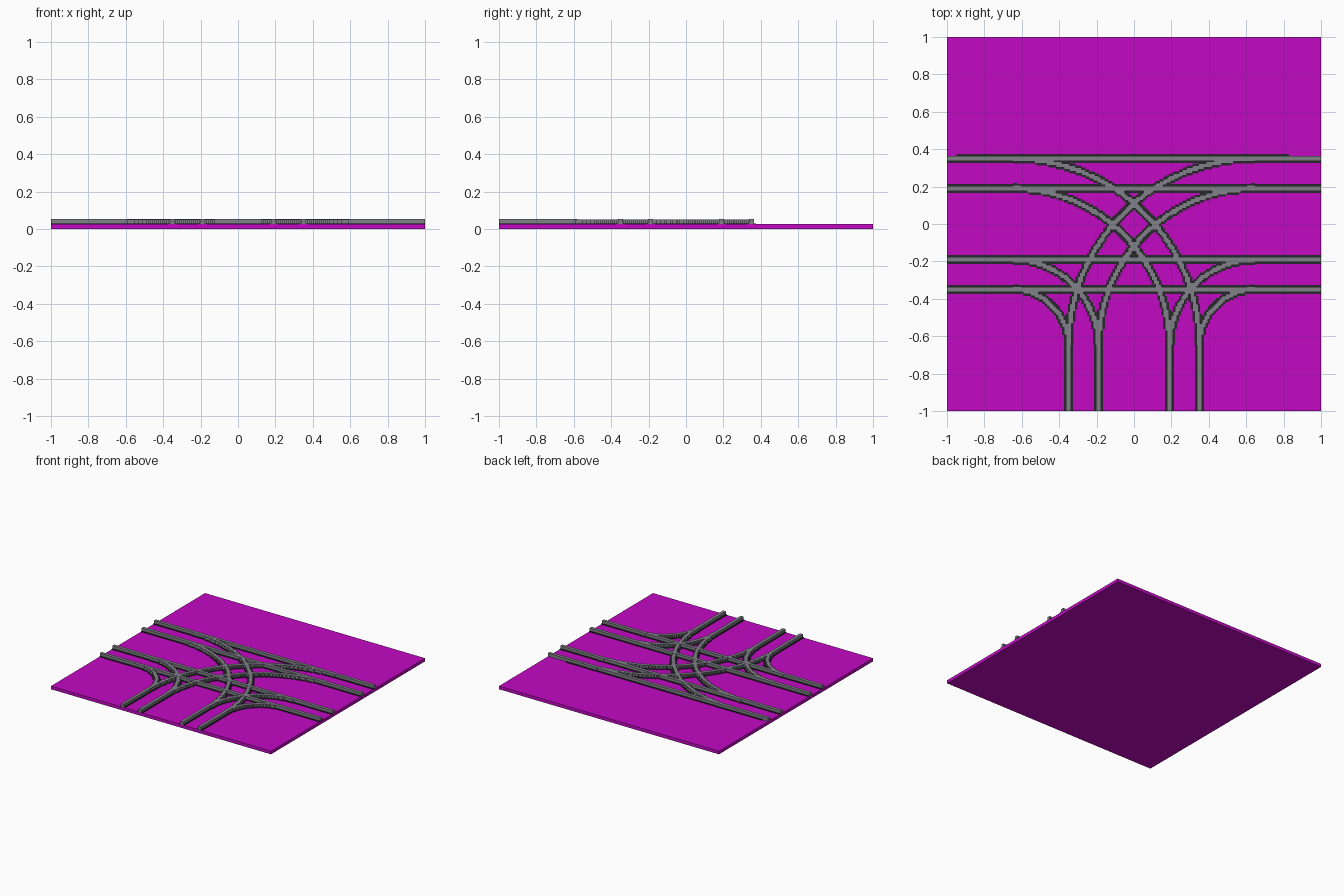
import bpy, bmesh, math

cube = bpy.data.objects.get("Cube")
if cube:
    bpy.data.objects.remove(cube, do_unlink=True)


def material(name, rgb):
    m = bpy.data.materials.new(name)
    m.use_nodes = True
    m.diffuse_color = (*rgb, 1)
    m.node_tree.nodes["Principled BSDF"].inputs["Base Color"].default_value = (*rgb, 1)
    return m


MAGENTA = material("magenta", (0.55, 0.003, 0.55))
GREY = material("rail grey", (0.22, 0.225, 0.25))
DARK = material("dark grey", (0.02, 0.02, 0.023))


def add_box(bm, x0, x1, y0, y1, z0, z1):
    """Add an axis-aligned box to a mesh."""
    verts = bmesh.ops.create_cube(bm, size=1)["verts"]
    for v in verts:
        v.co.x = x0 if v.co.x < 0 else x1
        v.co.y = y0 if v.co.y < 0 else y1
        v.co.z = z0 if v.co.z < 0 else z1


def boxes(name, mat, items):
    """One object made of a list of boxes."""
    bm = bmesh.new()
    for b in items:
        add_box(bm, *b)
    mesh = bpy.data.meshes.new(name)
    bm.to_mesh(mesh)
    bm.free()
    mesh.materials.append(mat)
    ob = bpy.data.objects.new(name, mesh)
    bpy.context.collection.objects.link(ob)
    return ob


PLATE_TOP, BED_TOP, RAIL_TOP = 0.026, 0.031, 0.053
TRACKS = (-0.35, -0.19, 0.19, 0.35)
RAIL_W, BED_W = 0.013, 0.023      # half widths
END_Y = -0.58                     # where the front tracks meet the curves

# Ground plate
boxes("base_plate", MAGENTA, [(-1, 1, -1, 1, 0, PLATE_TOP)])

# Straight tracks: a dark bed under a grey rail
for i, t in enumerate(TRACKS):
    boxes(f"cross_rail_{i + 1}", GREY,
          [(-1, 1, t - RAIL_W, t + RAIL_W, BED_TOP - 0.004, RAIL_TOP)])
    if t == TRACKS[-1]:           # the rear bed stops short along its outer side
        bed = [(-1, 1, t - BED_W, t, 0.02, BED_TOP),
               (-0.95, 0.83, t, t + BED_W, 0.02, BED_TOP)]
    else:
        bed = [(-1, 1, t - BED_W, t + BED_W, 0.02, BED_TOP)]
    boxes(f"cross_bed_{i + 1}", DARK, bed)
    boxes(f"front_rail_{i + 1}", GREY,
          [(t - RAIL_W, t + RAIL_W, -1, END_Y, BED_TOP - 0.004, RAIL_TOP)])
    boxes(f"front_bed_{i + 1}", DARK,
          [(t - BED_W, t + BED_W, -1, END_Y, 0.02, BED_TOP)])

# Curved tracks: concentric quarter arcs about both front corners, in stepped cells
CELL = 1 / 96
CENTRE = 0.65
RADII = (0.30, 0.46, 0.84, 1.00)


def distance(x, y):
    """Distance from a point to the nearest curved track."""
    best = 9.0
    for side in (-1, 1):
        dx, dy = (x - side * CENTRE) * -side, y + CENTRE
        if dx >= 0 and dy >= 0:
            r = math.hypot(dx, dy)
            best = min(best, min(abs(r - k) for k in RADII))
    return best


def stepped(half_width, z0, z1):
    """Boxes for each row of cells lying within half_width of a curve."""
    out = []
    for j in range(-63, 36):
        y, start = (j + 0.5) * CELL, None
        for i in range(-63, 64):
            inside = i < 63 and distance((i + 0.5) * CELL, y) < half_width
            if inside and start is None:
                start = i
            elif not inside and start is not None:
                out.append((start * CELL, i * CELL, j * CELL, (j + 1) * CELL, z0, z1))
                start = None
    return out


boxes("curved_rails", GREY, stepped(0.0145, BED_TOP - 0.004, RAIL_TOP - 0.001))
boxes("curved_beds", DARK, stepped(0.024, 0.02, BED_TOP - 0.001))
